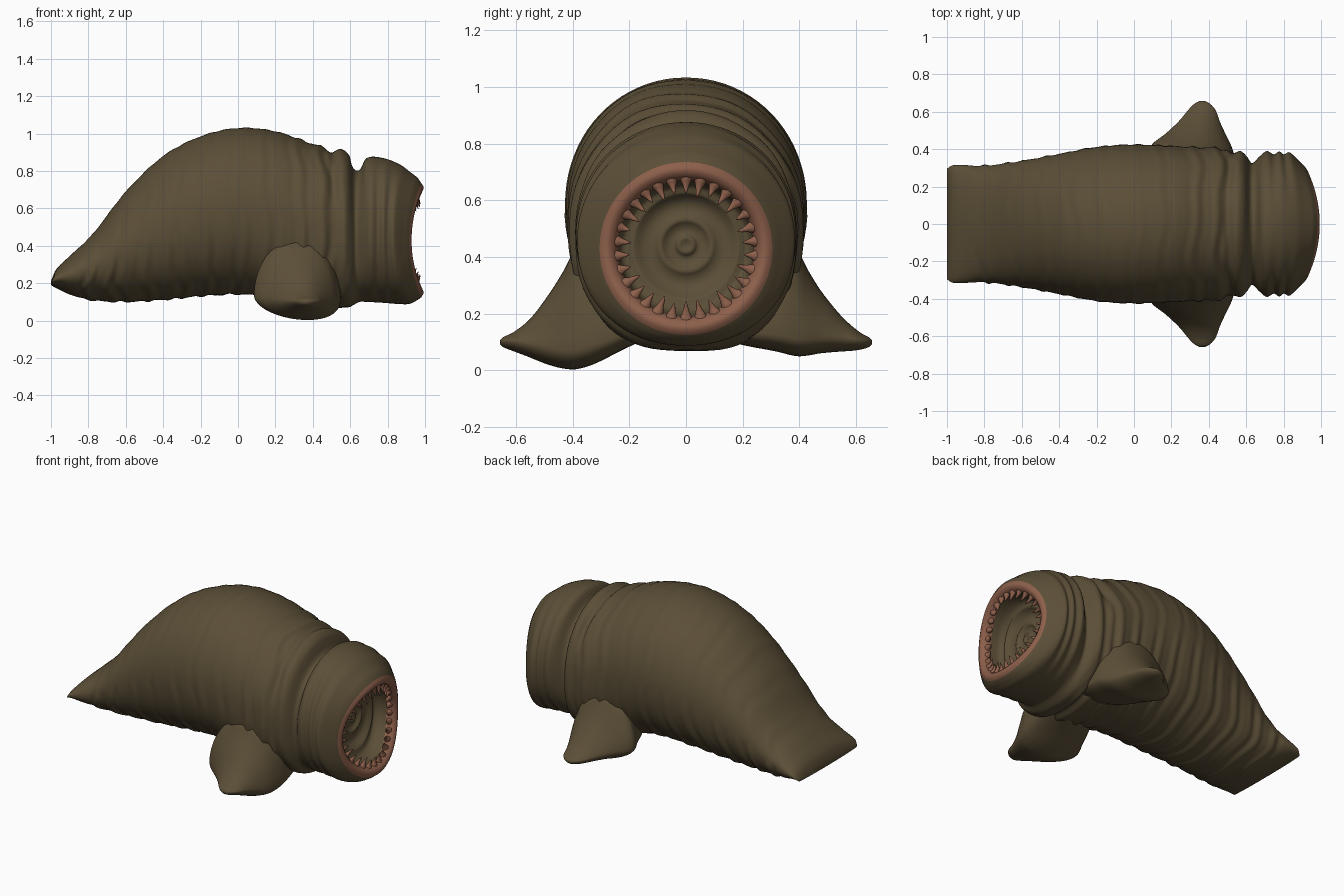
import bpy, bmesh, math
from mathutils import Vector

if "Cube" in bpy.data.objects:
    bpy.data.objects.remove(bpy.data.objects["Cube"])


def material(name, rgb):
    m = bpy.data.materials.new(name)
    m.diffuse_color = (*rgb, 1)
    m.use_nodes = True
    m.node_tree.nodes["Principled BSDF"].inputs["Base Color"].default_value = m.diffuse_color
    return m


HIDE = material("olive brown hide", (0.105, 0.077, 0.038))
LIP = material("reddish lip", (0.265, 0.115, 0.07))


def sample(table, x, col):
    """Smooth (Hermite) lookup of a column in a station table."""
    n = len(table)

    def slope(i):
        a, b = table[max(i - 1, 0)], table[min(i + 1, n - 1)]
        return (b[col] - a[col]) / (b[0] - a[0])
    i = 0
    while i < n - 2 and x > table[i + 1][0]:
        i += 1
    a, b = table[i], table[i + 1]
    h = b[0] - a[0]
    t = min(max((x - a[0]) / h, 0), 1)
    return ((2 * t**3 - 3 * t**2 + 1) * a[col] + (t**3 - 2 * t**2 + t) * h * slope(i)
            + (3 * t**2 - 2 * t**3) * b[col] + (t**3 - t**2) * h * slope(i + 1))


def step(a, b, x):
    t = min(max((x - a) / (b - a), 0), 1)
    return t * t * (3 - 2 * t)


def skin(name, rings, mats, ring_mat=lambda i: 0):
    """Bridge a list of closed point rings into one smooth, capped mesh."""
    bm = bmesh.new()
    loops = [[bm.verts.new(p) for p in r] for r in rings]
    n = len(loops[0])
    for i in range(len(loops) - 1):
        for j in range(n):
            k = (j + 1) % n
            f = bm.faces.new((loops[i][j], loops[i][k], loops[i + 1][k], loops[i + 1][j]))
            f.material_index = ring_mat(i)
    bm.faces.new(loops[0])
    bm.faces.new(loops[-1])
    bmesh.ops.recalc_face_normals(bm, faces=bm.faces[:])
    for f in bm.faces:
        f.smooth = True
    me = bpy.data.meshes.new(name)
    bm.to_mesh(me)
    bm.free()
    for m in mats:
        me.materials.append(m)
    ob = bpy.data.objects.new(name, me)
    bpy.context.collection.objects.link(ob)
    return ob


# Body stations: x, top z, bottom z
SIDE = [(-1, 0.21, 0.19), (-0.975, 0.27, 0.175), (-0.9, 0.345, 0.14), (-0.78, 0.46, 0.108),
        (-0.6, 0.69, 0.10), (-0.4, 0.88, 0.11), (-0.2, 0.985, 0.13), (0, 1.03, 0.14),
        (0.2, 1.012, 0.125), (0.4, 0.945, 0.095), (0.475, 0.92, 0.09), (0.505, 0.895, 0.095),
        (0.55, 0.918, 0.07), (0.595, 0.885, 0.07), (0.612, 0.82, 0.08), (0.65, 0.805, 0.10),
        (0.685, 0.868, 0.10), (0.78, 0.868, 0.095), (0.87, 0.832, 0.088), (0.92, 0.795, 0.09),
        (0.96, 0.765, 0.11)]
# Body stations: x, half width
PLAN = [(-1, 0.295), (-0.97, 0.314), (-0.8, 0.312), (-0.6, 0.338), (-0.4, 0.375), (-0.2, 0.412),
        (0, 0.425), (0.3, 0.412), (0.48, 0.402), (0.525, 0.375), (0.57, 0.392), (0.605, 0.36),
        (0.63, 0.325), (0.67, 0.36), (0.71, 0.39), (0.75, 0.372), (0.79, 0.388), (0.83, 0.372),
        (0.875, 0.384), (0.92, 0.36), (0.96, 0.325)]
SEG = 80
ANG = [2 * math.pi * j / SEG for j in range(SEG)]
MOUTH_Z = 0.43


def saddle(c):
    return -0.065 * c * c


rings = []
N = 200
for i in range(N + 1):
    x = -1 + 1.96 * i / N
    top, bot, w = sample(SIDE, x, 1), sample(SIDE, x, 2), sample(PLAN, x, 1)
    zc, h = (top + bot) / 2, (top - bot) / 2
    k = step(-0.97, -0.75, x) * (1 - step(0.55, 0.62, x))
    amp = 0.0015 + 0.0045 * step(0.2, 0.5, x)
    flat = step(0.0, 0.35, x) * (1 - step(0.6, 0.7, x))
    ring = []
    for a in ANG:
        c, s = math.cos(a), math.sin(a)
        # wrinkles run around the body, waving a little, deeper on the belly
        wob = 0.9 * math.sin(3 * a + 5 * x) + 0.5 * math.sin(7 * a)
        ripple = math.sin(62 * x + wob) + 0.5 * math.sin(101 * x + 2 * wob)
        g = 1 + k * (amp + (0.002 if s < 0 else 0)) / max(h, 0.2) * ripple
        # rounder back, flatter belly near the flippers
        e = 0.98 if s > 0 else 0.93 - 0.13 * flat
        y = w * g * math.copysign(abs(c)**e, c)
        z = zc + h * g * math.copysign(abs(s)**e, s)
        ring.append((x + saddle(c) * step(0.72, 0.96, x), y, z))
    rings.append(ring)
n_hide = len(rings)

# Lip and ringed throat: radius, x
MOUTH = [(0.305, 0.98), (0.297, 0.985), (0.285, 0.993), (0.272, 0.991), (0.258, 0.983), (0.246, 0.965),
         (0.24, 0.94), (0.236, 0.90), (0.225, 0.86), (0.205, 0.84), (0.192, 0.842), (0.18, 0.83),
         (0.165, 0.805), (0.14, 0.795), (0.115, 0.795), (0.102, 0.805), (0.09, 0.812),
         (0.08, 0.805), (0.068, 0.793), (0.045, 0.79), (0.036, 0.795), (0.03, 0.808), (0.02, 0.807),
         (0.008, 0.80)]
for r, x in MOUTH:
    f = step(0.15, 0.25, r)
    rings.append([(x + f * saddle(math.cos(a)), r * math.cos(a),
                   MOUTH_Z + 0.012 * (1 - f) + r * math.sin(a)) for a in ANG])
skin("body", rings, [HIDE, LIP], lambda i: 1 if n_hide <= i < n_hide + 6 else 0)

# Teeth: small hooked cones rooted inside the lip
TEETH = 30
for t in range(TEETH):
    a = 2 * math.pi * (t + 0.5) / TEETH
    out = Vector((0, math.cos(a), math.sin(a)))
    side = Vector((0, -math.sin(a), math.cos(a)))
    fwd = Vector((1, 0, 0))
    x0 = 0.957 + saddle(math.cos(a))
    size = 0.9 + 0.2 * abs(math.sin(a)) + 0.15 * math.sin(t * 2.3)
    tooth = []
    for u, w in [(-0.5, 0.022), (0.0, 0.024), (0.22, 0.019), (0.45, 0.012), (0.75, 0.007), (1, 0.0015)]:
        p = Vector((x0 + 0.018 * u * abs(u), 0, MOUTH_Z)) + out * (0.252 - 0.056 * size * u)
        tooth.append([p + side * w * math.cos(b) + fwd * w * 0.8 * math.sin(b)
                      for b in [math.pi * k / 4 for k in range(8)]])
    skin(f"tooth_{t + 1}", tooth, [LIP])

# Flippers: distance out, rear x, front x, top z, edge z, bottom z
FLIP = [(0.12, 0.20, 0.54, 0.40, 0.20, 0.125), (0.22, 0.15, 0.55, 0.46, 0.16, 0.085),
        (0.33, 0.11, 0.545, 0.46, 0.13, 0.04), (0.39, 0.085, 0.53, 0.43, 0.115, 0.022),
        (0.43, 0.10, 0.515, 0.355, 0.11, 0.024), (0.48, 0.165, 0.49, 0.275, 0.108, 0.035),
        (0.55, 0.24, 0.458, 0.185, 0.107, 0.054), (0.61, 0.29, 0.435, 0.135, 0.106, 0.07),
        (0.645, 0.325, 0.405, 0.117, 0.104, 0.082), (0.657, 0.35, 0.38, 0.106, 0.102, 0.093)]


def flipper(name, sign, lift):
    loops = []
    for i in range(49):
        d = 0.12 + 0.537 * i / 48
        x0, x1, zt, ze, zb = [sample(FLIP, d, c) for c in range(1, 6)]
        e = 1.05 + 0.4 * step(0.4, 0.55, d)
        loop = []
        for k in range(40):
            b = 2 * math.pi * k / 40
            c, s = math.cos(b), math.sin(b)
            x = (x0 + x1) / 2 + (x1 - x0) / 2 * c
            z = ze + (zt - ze) * s**e if s > 0 else ze + (ze - zb) * s
            # the sole slopes down towards the front
            z -= 0.13 * (x - 0.33) * step(0.66, 0.4, d) * (1 - max(s, 0)) if d < 0.66 else 0
            z += lift * (1 - step(0.0, 0.3, z)) * step(0.15, 0.35, d) * (1 - step(0.45, 0.65, d))
            loop.append((x, sign * d, z))
        loops.append(loop)
    skin(name, loops, [HIDE])


flipper("near_flipper", -1, -0.017)
flipper("far_flipper", 1, 0.03)
